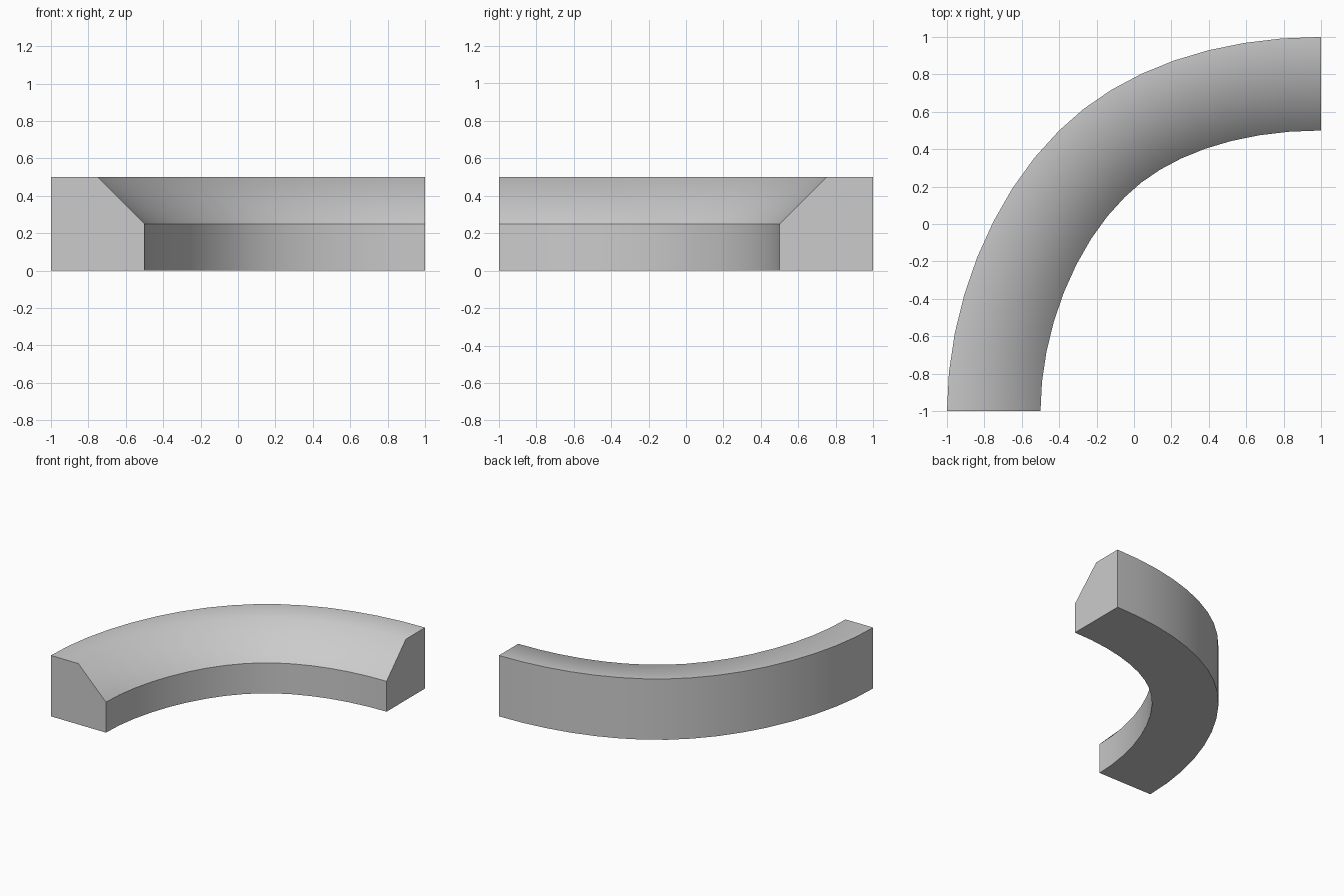
import bpy
import bmesh
from mathutils import Vector
from mathutils.geometry import interpolate_bezier

cube = bpy.data.objects.get("Cube")
if cube:
    bpy.data.objects.remove(cube, do_unlink=True)

# Plain grey material
grey = bpy.data.materials.new("plain_grey")
grey.use_nodes = True
colour = (0.6, 0.6, 0.6, 1)
grey.diffuse_color = colour
grey.node_tree.nodes["Principled BSDF"].inputs["Base Color"].default_value = colour

# Outer edge path: two curve pieces joined at the middle of the bend
start, middle, end = Vector((-1, -1, 0)), Vector((-0.4, 0.5, 0)), Vector((1, 1, 0))
first_half = interpolate_bezier(start, Vector((-1, -0.45, 0)), Vector((-0.77, 0.14, 0)), middle, 9)
second_half = interpolate_bezier(middle, Vector((-0.07, 0.83, 0)), Vector((0.44, 1, 0)), end, 9)
path = first_half + second_half[1:]

# Cross-section: (distance in from the outer edge, height)
WIDTH, HEIGHT = 0.5, 0.5
section = [(0, HEIGHT), (WIDTH / 2, HEIGHT), (WIDTH, HEIGHT / 2), (WIDTH, 0), (0, 0)]
SOFT_EDGE = 1  # the crease between the flat top and the slope is shaded smooth


def inward(i):
    """Horizontal direction towards the inside of the bend."""
    if i == 0:
        return Vector((1, 0, 0))
    if i == len(path) - 1:
        return Vector((0, -1, 0))
    before = (path[i] - path[i - 1]).normalized()
    after = (path[i + 1] - path[i]).normalized()
    tangent = (before + after).normalized()
    return Vector((tangent.y, -tangent.x, 0))


# Sweep the section along the path
bm = bmesh.new()
rings = []
for i, point in enumerate(path):
    side = inward(i)
    rings.append([bm.verts.new(point + side * d + Vector((0, 0, z))) for d, z in section])

count = len(section)
for a, b in zip(rings, rings[1:]):
    for k in range(count):
        n = (k + 1) % count
        bm.faces.new((a[k], a[n], b[n], b[k])).smooth = True
    for k in range(count):
        bm.edges.get((a[k], b[k])).smooth = k == SOFT_EDGE

# Flat end caps with sharp borders
for ring in (rings[0], rings[-1]):
    cap = bm.faces.new(ring)
    for edge in cap.edges:
        edge.smooth = False

bmesh.ops.recalc_face_normals(bm, faces=bm.faces)
mesh = bpy.data.meshes.new("curved_ledge")
bm.to_mesh(mesh)
bm.free()
mesh.materials.append(grey)
ledge = bpy.data.objects.new("curved_ledge", mesh)
bpy.context.collection.objects.link(ledge)
